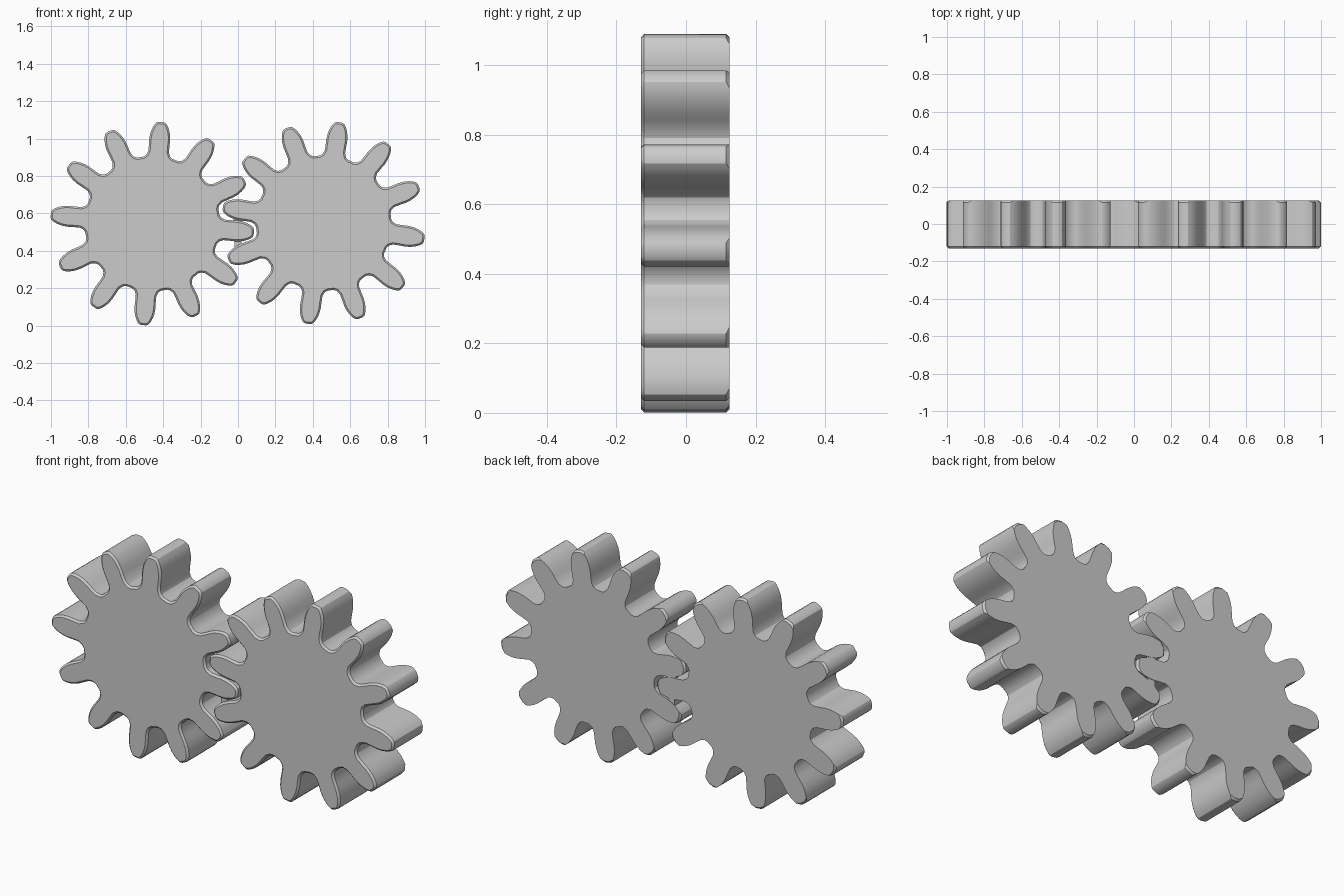
import bpy, bmesh
from math import radians
from mathutils import Matrix, Vector

cube = bpy.data.objects.get("Cube")
if cube:
    bpy.data.objects.remove(cube, do_unlink=True)

grey = bpy.data.materials.new("plain grey")
grey.use_nodes = True
grey.diffuse_color = (0.6, 0.6, 0.6, 1)
grey.node_tree.nodes["Principled BSDF"].inputs["Base Color"].default_value = (0.6, 0.6, 0.6, 1)

TEETH = 12
FRONT, BACK = -0.13, 0.125
# One tooth flank: distance from the hub centre, half width
FLANK = [(0.353, 0.078), (0.364, 0.064), (0.385, 0.055), (0.42, 0.055), (0.45, 0.056),
         (0.48, 0.053), (0.505, 0.046), (0.525, 0.037), (0.54, 0.026), (0.545, 0.014)]


def finish(bm, name):
    bmesh.ops.recalc_face_normals(bm, faces=bm.faces[:])
    mesh = bpy.data.meshes.new(name)
    bm.to_mesh(mesh)
    bm.free()
    mesh.materials.append(grey)
    obj = bpy.data.objects.new(name, mesh)
    bpy.context.collection.objects.link(obj)
    bpy.ops.object.select_all(action="DESELECT")
    obj.select_set(True)
    bpy.context.view_layer.objects.active = obj
    bpy.ops.object.shade_smooth_by_angle(angle=radians(25))
    return obj


def extruded(name, outline, centre, front, back, chamfer):
    """Solid plate from an (x, z) outline, chamfered round the front rim."""
    bm = bmesh.new()
    cap = bm.faces.new([bm.verts.new((centre[0] + p.x, front, centre[1] + p.y)) for p in outline])
    rim = list(cap.edges)
    out = bmesh.ops.extrude_face_region(bm, geom=[cap], use_keep_orig=True)
    moved = [v for v in out["geom"] if isinstance(v, bmesh.types.BMVert)]
    bmesh.ops.translate(bm, verts=moved, vec=(0, back - front, 0))
    bmesh.ops.recalc_face_normals(bm, faces=bm.faces[:])
    if chamfer:
        # Front rim all round, back rim only at the tooth tips
        tips = [e for e in bm.edges if all(v.co.y > 0 and
                (Vector((v.co.x - centre[0], v.co.z - centre[1]))).length > 0.53 for v in e.verts)]
        bmesh.ops.bevel(bm, geom=rim + tips, offset=chamfer, segments=1,
                        affect="EDGES", clamp_overlap=True)
    return finish(bm, name)


def gear(name, centre, first_angle):
    tooth = [Vector((r, -w)) for r, w in FLANK] + [Vector((r, w)) for r, w in reversed(FLANK)]
    outline = []
    for i in range(TEETH):
        turn = Matrix.Rotation(radians(first_angle + i * 360 / TEETH), 2)
        outline += [turn @ p for p in tooth]
    return extruded(name, outline, centre, FRONT, BACK, 0.012)


gear("left_side_gear", (0.458, 0.548), 81)
gear("right_side_gear", (-0.458, 0.545), 85)

# Fused contact patches where the teeth mesh
for i, (x, z, w, h) in enumerate([(0.0, 0.56, 0.05, 0.05), (0.0, 0.43, 0.04, 0.05)]):
    patch = [Vector((sx * w / 2, sz * h / 2)) for sx, sz in ((-1, -1), (1, -1), (1, 1), (-1, 1))]
    extruded(f"contact_patch_{i + 1}", patch, (x, z), FRONT + 0.015, BACK - 0.002, 0)
